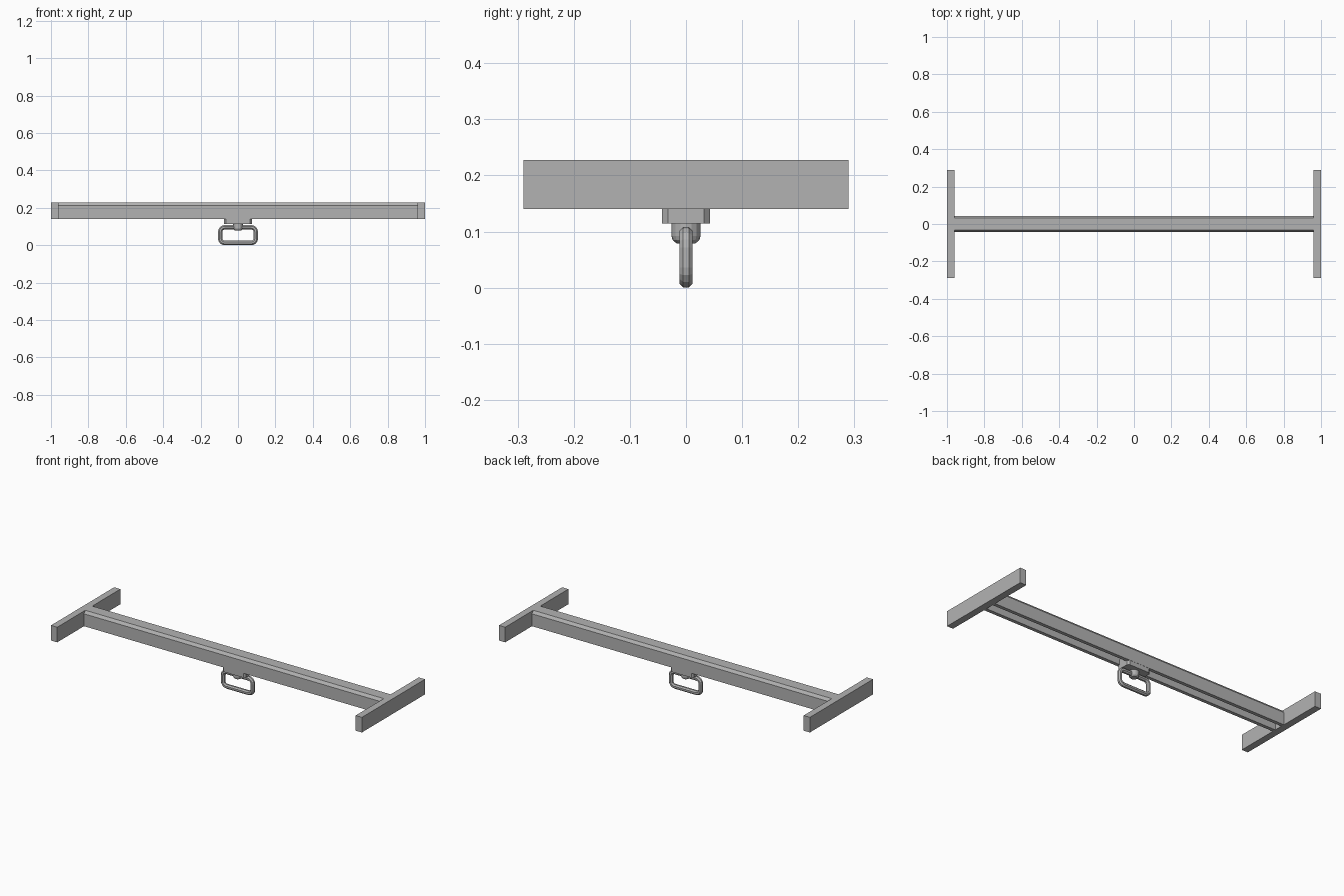
import bpy, bmesh, math
from mathutils import Vector

cube = bpy.data.objects.get("Cube")
if cube:
    bpy.data.objects.remove(cube, do_unlink=True)

grey = bpy.data.materials.new("brushed_grey")
grey.use_nodes = True
colour = (0.45, 0.45, 0.45, 1)
grey.diffuse_color = colour
grey.node_tree.nodes["Principled BSDF"].inputs["Base Color"].default_value = colour


def finish(name, bm):
    bmesh.ops.recalc_face_normals(bm, faces=bm.faces[:])
    mesh = bpy.data.meshes.new(name)
    bm.to_mesh(mesh)
    bm.free()
    mesh.materials.append(grey)
    obj = bpy.data.objects.new(name, mesh)
    bpy.context.collection.objects.link(obj)
    return obj


def loft(name, rings, closed=False):
    """Skin matching rings of points; cap the ends unless closed."""
    bm = bmesh.new()
    loops = [[bm.verts.new(p) for p in ring] for ring in rings]
    pairs = list(zip(loops, loops[1:]))
    if closed:
        pairs.append((loops[-1], loops[0]))
    else:
        bm.faces.new(loops[0])
        bm.faces.new(loops[-1])
    for a, b in pairs:
        for i in range(len(a)):
            j = (i + 1) % len(a)
            bm.faces.new((a[i], a[j], b[j], b[i]))
    return finish(name, bm)


def box(name, centre, size):
    bm = bmesh.new()
    bmesh.ops.create_cube(bm, size=1)
    bmesh.ops.scale(bm, vec=size, verts=bm.verts)
    bmesh.ops.translate(bm, vec=centre, verts=bm.verts)
    return finish(name, bm)


# Long rail with chamfered top edges and a slot along its underside
half = [(0.024, 0.19), (0.024, 0.14), (0.044, 0.14), (0.044, 0.212), (0.032, 0.228)]
profile = half + [(-y, z) for y, z in reversed(half)]
loft("rail", [[(x, y, z) for y, z in profile] for x in (-0.97, 0.97)])

# Cross bars closing both ends
for side, label in ((1, "left"), (-1, "right")):
    box(label + "_end_bar", (side * 0.98, 0, 0.184), (0.04, 0.58, 0.088))

# Mounting block under the middle, with cut vertical corners
corners = [(0.075, 0.032), (0.064, 0.043)]
outline = corners + [(-x, y) for x, y in reversed(corners)]
outline += [(-x, -y) for x, y in outline]
loft("mounting_block", [[(x, y, z) for x, y in outline] for z in (0.114, 0.17)])

# Swivel stud holding the ring
sides = 16
stud = [(0.026, 0.118), (0.026, 0.092), (0.024, 0.085), (0.017, 0.079)]
loft("swivel_stud", [[(r * math.cos(math.tau * i / sides),
                       r * math.sin(math.tau * i / sides), z)
                      for i in range(sides)] for r, z in stud])

# Rounded rectangular strap ring, swept with an eight-sided section
rx, rz, bend, tube, steps = 0.095, 0.042, 0.024, 0.012, 4
zc = rz + tube
path = []
for q, (sx, sz) in enumerate(((1, 1), (-1, 1), (-1, -1), (1, -1))):
    for k in range(steps + 1):
        a = math.pi / 2 * (q + k / steps)
        out = Vector((math.cos(a), 0, math.sin(a)))
        corner = Vector((sx * (rx - bend), 0, zc + sz * (rz - bend)))
        path.append((corner + out * bend, out))
r = tube / math.cos(math.pi / 8)
section = [(r * math.cos(math.pi / 8 + math.pi / 4 * i),
            r * math.sin(math.pi / 8 + math.pi / 4 * i)) for i in range(8)]
loft("strap_ring", [[p + out * u + Vector((0, v, 0)) for u, v in section]
                    for p, out in path], closed=True)
